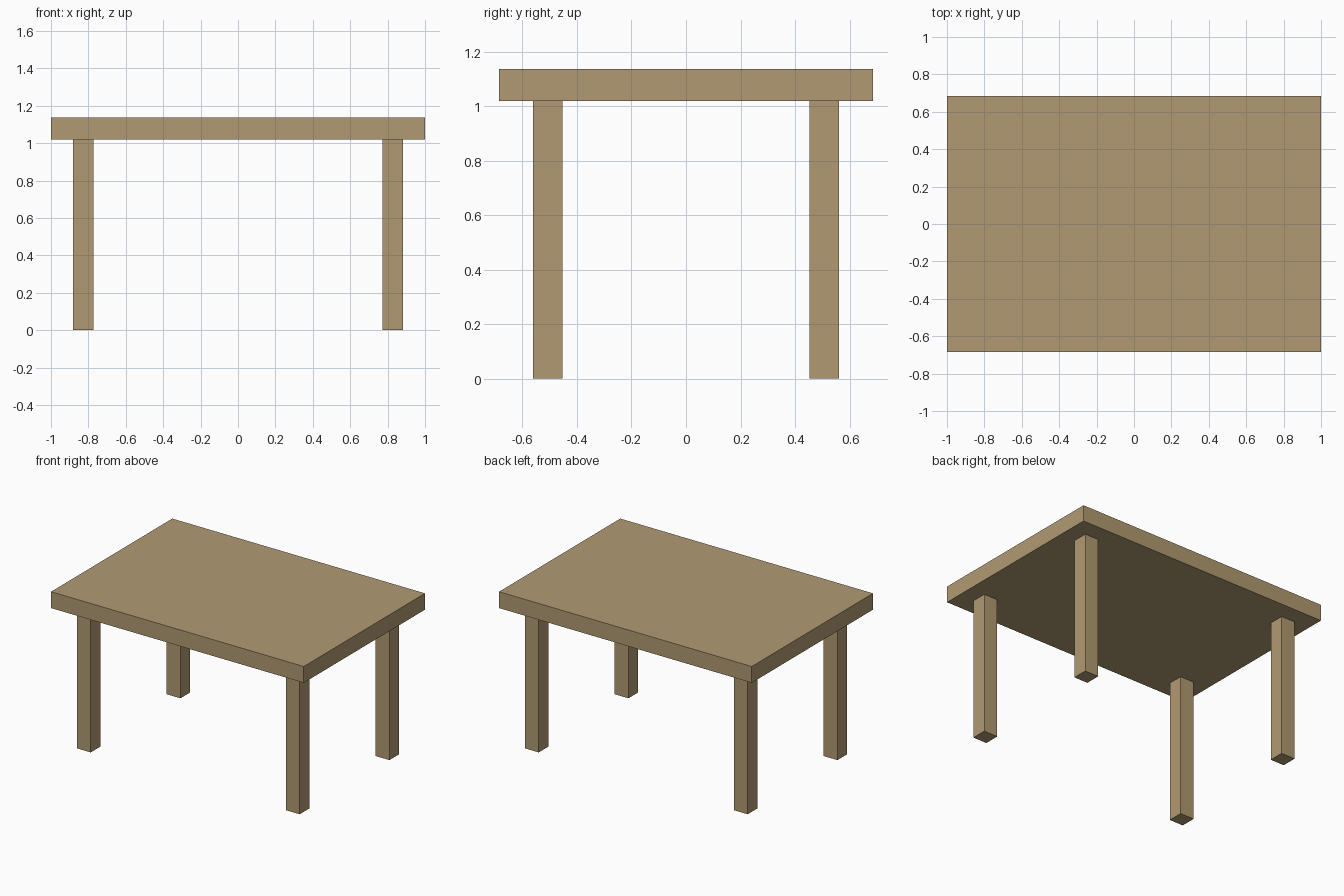
import bpy

if "Cube" in bpy.data.objects:
    bpy.data.objects.remove(bpy.data.objects["Cube"])

wood = bpy.data.materials.new("tan wood")
wood.diffuse_color = (0.434, 0.323, 0.168, 1.0)
wood.use_nodes = True
wood.node_tree.nodes["Principled BSDF"].inputs["Base Color"].default_value = wood.diffuse_color


def box(name, center, size):
    """Flat-faced block with its size applied to the mesh."""
    bpy.ops.mesh.primitive_cube_add(size=1, location=center)
    obj = bpy.context.object
    obj.name = name
    for v in obj.data.vertices:
        v.co = [c * s for c, s in zip(v.co, size)]
    obj.data.materials.append(wood)
    return obj


LEG_HEIGHT, TOP_HEIGHT = 1.019, 1.136
LEG_X, LEG_Y, LEG_WIDTH = 0.827, 0.507, 0.109

# Table top
thickness = TOP_HEIGHT - LEG_HEIGHT
box("table_top", (0, 0, LEG_HEIGHT + thickness / 2), (2.0, 1.37, thickness))

# Four square legs
for side_y, end in ((-1, "front"), (1, "back")):
    for side_x, side in ((-1, "left"), (1, "right")):
        box(f"{end}_{side}_leg",
            (side_x * LEG_X, side_y * LEG_Y, LEG_HEIGHT / 2),
            (LEG_WIDTH, LEG_WIDTH, LEG_HEIGHT))
